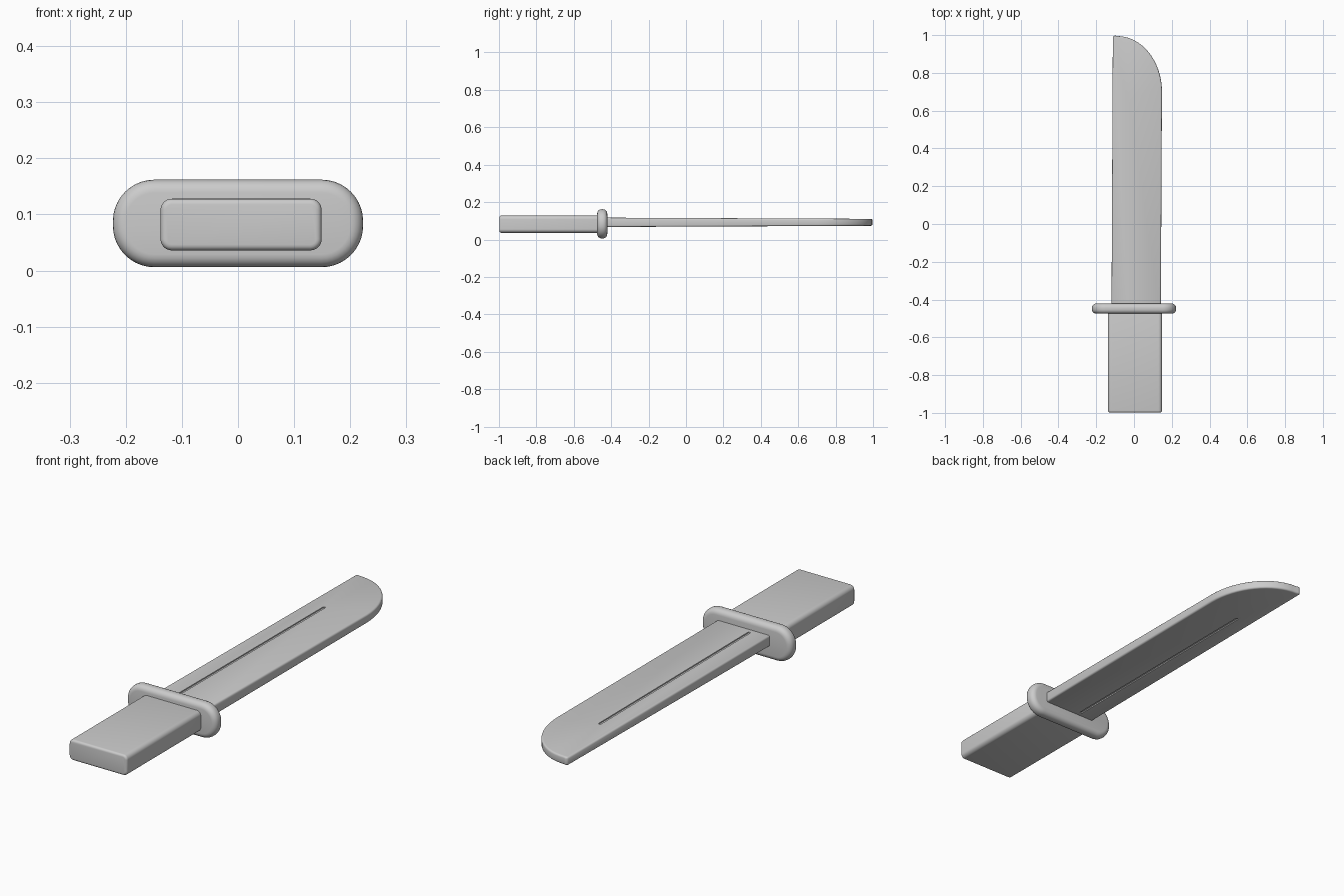
import bpy, bmesh, math

if "Cube" in bpy.data.objects:
    bpy.data.objects.remove(bpy.data.objects["Cube"])

grey = bpy.data.materials.new("plain grey")
grey.diffuse_color = (0.6, 0.6, 0.6, 1)
grey.use_nodes = True
grey.node_tree.nodes["Principled BSDF"].inputs["Base Color"].default_value = grey.diffuse_color


def finish(ob, bevel, segments=4, angle=40):
    """Round the edges, then shade smooth."""
    if bevel:
        mod = ob.modifiers.new("rounding", 'BEVEL')
        mod.width, mod.segments = bevel, segments
        mod.limit_method, mod.angle_limit = 'ANGLE', math.radians(angle)
    bpy.ops.object.select_all(action='DESELECT')
    ob.select_set(True)
    bpy.context.view_layer.objects.active = ob
    if bevel:
        bpy.ops.object.modifier_apply(modifier="rounding")
    bpy.ops.object.shade_smooth_by_angle(angle=math.radians(40))


def prism(name, outline, place):
    """Solid between two copies of an outline; place(a, b, side) gives the point."""
    bm = bmesh.new()
    rings = [[bm.verts.new(place(a, b, s)) for a, b in outline] for s in (-1, 1)]
    n = len(outline)
    bm.faces.new(rings[0])
    bm.faces.new(rings[1])
    for i in range(n):
        j = (i + 1) % n
        bm.faces.new((rings[0][i], rings[0][j], rings[1][j], rings[1][i]))
    bmesh.ops.recalc_face_normals(bm, faces=bm.faces)
    mesh = bpy.data.meshes.new(name)
    bm.to_mesh(mesh)
    bm.free()
    mesh.materials.append(grey)
    ob = bpy.data.objects.new(name, mesh)
    bpy.context.collection.objects.link(ob)
    return ob


def rounded_rect(x0, x1, z0, z1, r, steps=8):
    pts = []
    for k, (cx, cz) in enumerate(((x1 - r, z1 - r), (x0 + r, z1 - r),
                                  (x0 + r, z0 + r), (x1 - r, z0 + r))):
        for i in range(steps + 1):
            t = math.pi / 2 * (k + i / steps)
            pts.append((cx + r * math.cos(t), cz + r * math.sin(t)))
    return pts


# Handle: flat rounded bar
handle = prism("handle", rounded_rect(-0.138, 0.149, 0.036, 0.128, 0.02),
               lambda x, z, s: (x, -0.72 + 0.278 * s, z))
finish(handle, 0.01)

# Guard: pill-shaped plate with soft rims
guard = prism("guard", rounded_rect(-0.223, 0.223, 0.006, 0.162, 0.074, 10),
              lambda x, z, s: (x, -0.448 + 0.027 * s, z))
finish(guard, 0.023, 5)

# Blade: straight spine, curved tip, thinning slightly towards the point
arc = [(-0.09 + 0.238 * math.sin(t), 0.70 + 0.295 * math.cos(t))
       for t in (math.pi / 2 * i / 16 for i in range(17))]
outline = [(-0.119, -0.45)] + [(-0.112, 0.988), (-0.105, 0.999)] + arc + [(0.142, -0.45)]


def blade_point(x, y, s):
    half = 0.025 - 0.0065 * (y + 0.45) / 1.45
    return (x, y, 0.092 + half * s)


blade = prism("blade", outline, blade_point)
finish(blade, 0.008, 3, 50)

# Shallow groove along both faces of the blade
for side in (-1, 1):
    z = 0.092 + 0.0235 * side
    tilt = -0.0045 * side
    cutter = prism("groove_cutter", [(-0.040, -0.40), (-0.028, -0.40), (-0.028, 0.66), (-0.040, 0.66)],
                   lambda x, y, s: (x, y, z + tilt * (y + 0.4) / 1.06 + 0.004 * s))
    cutter.hide_render = True
    mod = blade.modifiers.new("groove", 'BOOLEAN')
    mod.object, mod.operation, mod.solver = cutter, 'DIFFERENCE', 'EXACT'
    bpy.context.view_layer.objects.active = blade
    bpy.ops.object.modifier_apply(modifier="groove")
    bpy.data.objects.remove(cutter)
